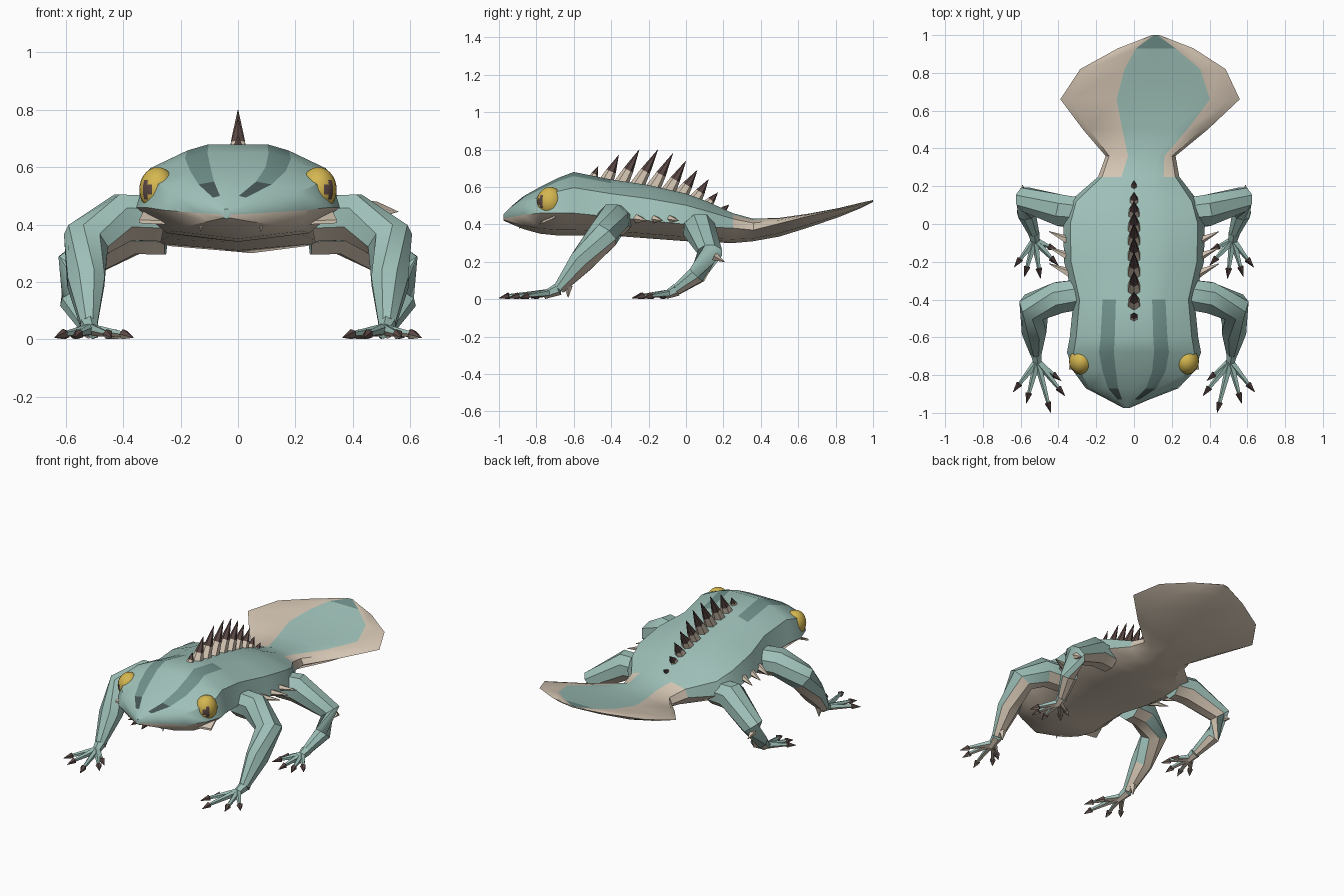
import bpy, bmesh, math
from mathutils import Vector

if "Cube" in bpy.data.objects:
    bpy.data.objects.remove(bpy.data.objects["Cube"])

COLOURS = {
    "teal_skin": (0.342, 0.527, 0.479),
    "dark_teal": (0.165, 0.285, 0.262),
    "pale_tan": (0.66, 0.56, 0.45),
    "gold": (0.66, 0.47, 0.08),
    "dark_brown": (0.105, 0.066, 0.060),
    "nostril_grey": (0.06, 0.09, 0.09),
}
MATS = []
for mat_name, rgb in COLOURS.items():
    m = bpy.data.materials.new(mat_name)
    m.diffuse_color = (*rgb, 1)
    m.use_nodes = True
    m.node_tree.nodes["Principled BSDF"].inputs["Base Color"].default_value = m.diffuse_color
    MATS.append(m)
TEAL, DARK, TAN, GOLD, BROWN, GREY = range(6)


def finish(name, bm, rule=None, angle=40):
    """Turn a bmesh into a named object; rule(face) may pick a material."""
    bmesh.ops.recalc_face_normals(bm, faces=bm.faces)
    bm.normal_update()
    if rule:
        for f in bm.faces:
            r = rule(f)
            if r is not None:
                f.material_index = r
    me = bpy.data.meshes.new(name)
    bm.to_mesh(me)
    bm.free()
    for m in MATS:
        me.materials.append(m)
    ob = bpy.data.objects.new(name, me)
    bpy.context.collection.objects.link(ob)
    bpy.ops.object.select_all(action='DESELECT')
    ob.select_set(True)
    bpy.context.view_layer.objects.active = ob
    bpy.ops.object.shade_smooth_by_angle(angle=math.radians(angle))
    return ob


def loft(bm, rings, pick):
    """Skin closed rings; pick(segment, column) gives the material."""
    vs = [[bm.verts.new(p) for p in r] for r in rings]
    n = len(vs[0])
    for i in range(len(vs) - 1):
        for j in range(n):
            k = (j + 1) % n
            f = bm.faces.new((vs[i][j], vs[i][k], vs[i + 1][k], vs[i + 1][j]))
            f.material_index = pick(i, j)
    bm.faces.new(vs[0]).material_index = pick(0, 0)
    bm.faces.new(vs[-1]).material_index = pick(len(vs) - 2, 0)


def tube(bm, pts, radii, mats, sides=8):
    """Tapered tube along points, one material per segment."""
    pts = [Vector(p) for p in pts]
    rings = []
    for i, p in enumerate(pts):
        a, b = pts[max(i - 1, 0)], pts[min(i + 1, len(pts) - 1)]
        q = (b - a).normalized().to_track_quat('Z', 'Y')
        rings.append([p + q @ Vector((radii[i] * math.cos(t), radii[i] * math.sin(t), 0))
                      for t in (2 * math.pi * (j + 0.5) / sides for j in range(sides))])
    loft(bm, rings, lambda i, j: mats[i])


# Body, head and paddle tail: y, centre x, half width, edge z, top z, bottom z, top shift
SECTIONS = [
    (-.975, -.04, .015, .435, .455, .42, 0), (-.93, -.03, .11, .44, .50, .40, 0),
    (-.87, -.01, .245, .45, .55, .375, 0), (-.78, 0, .32, .46, .60, .35, 0),
    (-.68, 0, .355, .46, .65, .34, 0), (-.60, 0, .34, .46, .68, .34, 0),
    (-.40, 0, .32, .44, .64, .34, 0), (-.20, 0, .37, .42, .61, .325, 0),
    (0, 0, .375, .40, .565, .31, 0), (.12, 0, .34, .385, .52, .305, 0),
    (.25, .025, .215, .38, .46, .30, .02), (.36, .035, .185, .37, .43, .31, .03),
    (.50, .06, .33, .405, .435, .335, .05), (.66, .085, .475, .445, .458, .385, .07),
    (.82, .10, .385, .48, .488, .44, .05), (.93, .115, .20, .505, .515, .485, 0),
    (1.0, .115, .02, .525, .53, .52, 0),
]
PROFILE = [(-1, 0), (-.9, .62), (-.52, .9), (-.3, 1), (0, 1), (.3, 1), (.52, .9), (.9, .62),
           (1, 0), (.7, -.75), (0, -1), (-.7, -.75)]


def section(y, cx, hw, ze, zt, zb, sh):
    return [(cx + u * hw + (sh if abs(u) < .6 else 0), y,
             ze + h * (zt - ze if h > 0 else ze - zb)) for u, h in PROFILE]


def body_colour(i, j):
    if j >= 8:
        return TAN
    if i >= 10:                                   # tail
        if j in (0, 1, 6, 7):
            return TAN
        return DARK if i == 15 else TEAL
    if j in (2, 5):
        if i == 1:
            return GREY                           # nostrils
        if 2 <= i <= 5:
            return DARK                           # head stripes
    return TEAL


bm = bmesh.new()
loft(bm, [section(*s) for s in SECTIONS], body_colour)
finish("body", bm, angle=35)

# Back spikes: base y, base z, tip y, tip z
SPIKES = [(-.50, .65, -.47, .71), (-.43, .63, -.36, .77), (-.35, .62, -.25, .80),
          (-.265, .61, -.15, .80), (-.18, .595, -.07, .78), (-.10, .575, 0, .74),
          (-.03, .56, .06, .69), (.045, .535, .12, .64), (.11, .51, .17, .57),
          (.18, .47, .23, .505)]
bm = bmesh.new()
for by, bz, ty, tz in SPIKES:
    a, b = Vector((0, by, bz - .01)), Vector((0, ty, tz))
    r = min(.04, .015 + .16 * (b - a).length)
    tube(bm, (a, a.lerp(b, .42), b), (r, r * .68, .001), (TAN, BROWN), 6)
finish("back_spikes", bm, angle=30)

# Per-side lists, given for the right side
ARM = ((.27, -.37, .42), (.40, -.39, .425), (.53, -.44, .345), (.53, -.56, .20), (.52, -.68, .055))
LEG = ((.25, .06, .37), (.38, .07, .375), (.575, .13, .25), (.57, .06, .13), (.53, -.05, .05))
FRONT_TOES = ((.64, -.89), (.57, -.95), (.44, -1.0), (.365, -.91), (.385, -.83))
HIND_TOES = ((.635, -.23), (.58, -.28), (.495, -.29), (.40, -.22), (.40, -.14))


def limb_colour(f):
    c = f.calc_center_median()
    if f.normal.z < -.55 or (f.normal.y > .6 and c.z < .16):
        return TAN


def under_tan(f):
    if f.normal.z < -.4:
        return TAN


for s, side in ((1, "right"), (-1, "left")):
    def flip(p):
        return Vector((p[0] * s, p[1], p[2]))

    # Legs with a small spur at the heel or knee
    for name, path, radii, spur in (
            ("front_leg", ARM, (.085, .09, .085, .07, .033), ((.52, -.63, .07), (.52, -.63, .01))),
            ("hind_leg", LEG, (.08, .09, .068, .052, .03), ((.59, .15, .23), (.59, .205, .2)))):
        bm = bmesh.new()
        tube(bm, [flip(p) for p in path], radii, [TEAL] * 4)
        tube(bm, [flip(p) for p in spur], (.025, .002), [TAN], 5)
        finish(f"{name}_{side}", bm, limb_colour)

    # Feet: palm, five toes and claws
    for name, wrist, palm, toes in (("front_foot", ARM[-1], (.505, -.76, .02), FRONT_TOES),
                                    ("hind_foot", LEG[-1], (.52, -.11, .02), HIND_TOES)):
        bm = bmesh.new()
        tube(bm, (flip(wrist), flip(palm)), (.034, .02), [TEAL], 6)
        start = Vector(wrist).lerp(Vector(palm), .6)
        for tx, ty in toes:
            tip = Vector((tx, ty, .006))
            d = (tip - start).normalized()
            knuckle = tip - d * .055
            knuckle.z = .018
            tube(bm, (flip(start), flip(knuckle)), (.022, .010), [TEAL], 5)
            tube(bm, (flip(knuckle - d * .006), flip(knuckle), flip(tip)),
                 (.006, .019, .001), (BROWN, BROWN), 5)
        finish(f"{name}_{side}", bm, under_tan, 30)

    # Eye with a narrow diamond pupil
    look = Vector((s * .62, -.78, .05)).normalized()
    across = look.cross(Vector((0, 0, 1))).normalized()
    bm = bmesh.new()
    bmesh.ops.create_uvsphere(bm, u_segments=20, v_segments=14, radius=1)

    def pupil(f):
        c = f.calc_center_median().normalized()
        if c.dot(look) > 0 and abs(c.dot(across)) * 1.9 + abs(c.z) < .62:
            return BROWN
        return GOLD

    for f in bm.faces:
        f.material_index = pupil(f)
    for v in bm.verts:
        v.co = Vector((s * .28, -.727, .522)) + Vector((v.co.x * .064, v.co.y * .07, v.co.z * .078))
    finish(f"eye_{side}", bm)

    # Cheek flap under the eye
    bm = bmesh.new()
    loft(bm, [[flip((x, y, z + o)) for x, y, z in
               ((.24, -.78, .40), (.345, -.77, .405), (.33, -.70, .435), (.24, -.70, .44))]
              for o in (0, .012)], lambda i, j: TAN)
    finish(f"cheek_flap_{side}", bm)

    # Flank spines
    bm = bmesh.new()
    for y in (-.24, -.155, -.07):
        tube(bm, [flip((.34, y - .02, .43)), flip((.45, y + .03, .42))], (.025, .002), [TAN], 5)
    finish(f"flank_spines_{side}", bm, angle=30)

# Small teeth below the snout
bm = bmesh.new()
for x in (-.13, .08):
    tube(bm, ((x, -.885, .42), (x, -.89, .375)), (.012, .001), [TAN], 5)
finish("teeth", bm)
